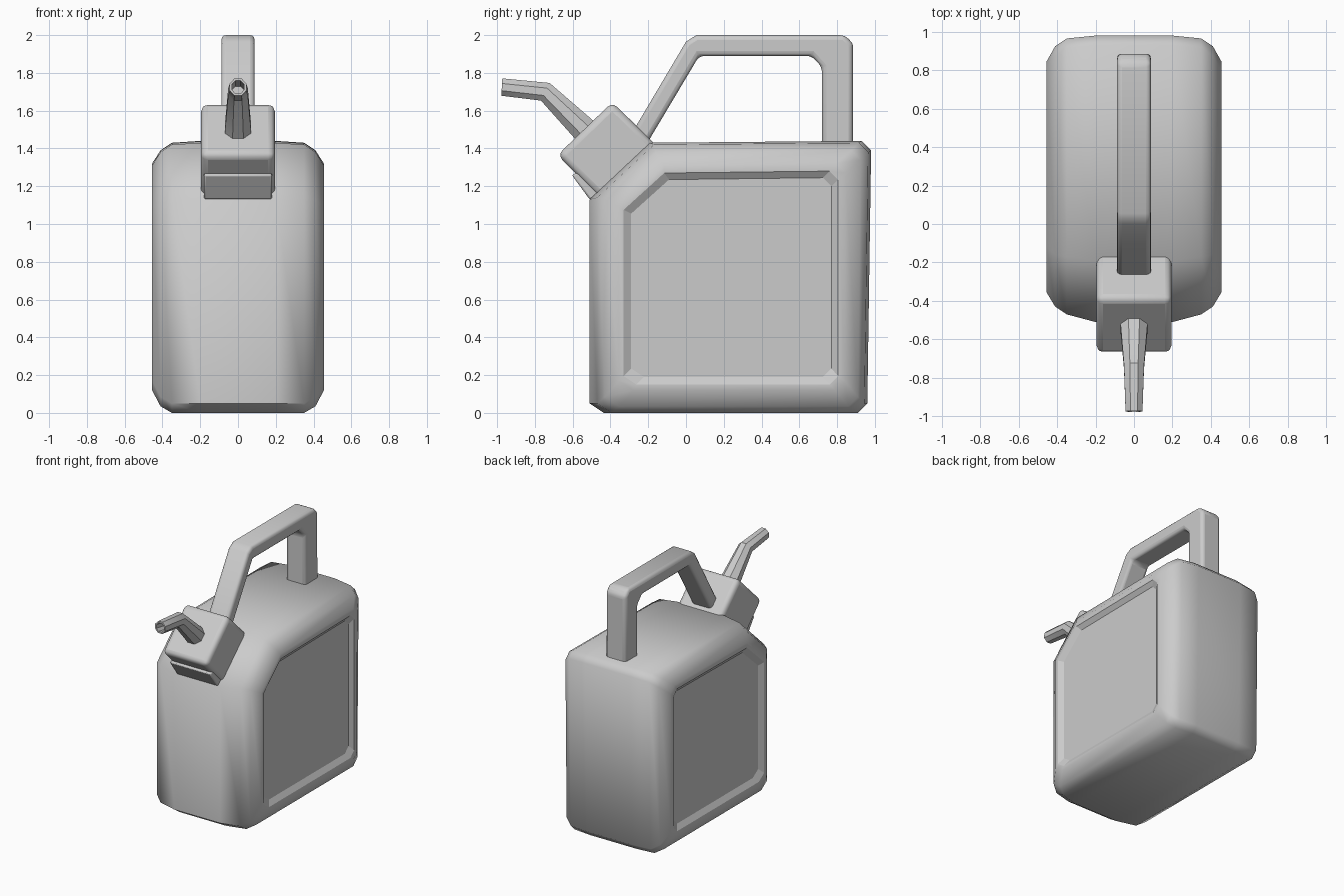
import bpy, bmesh, math
from mathutils import Vector

if "Cube" in bpy.data.objects:
    bpy.data.objects.remove(bpy.data.objects["Cube"])


def finish(name, bm, angle=40, bevel=0, segments=3):
    bmesh.ops.recalc_face_normals(bm, faces=bm.faces[:])
    me = bpy.data.meshes.new(name)
    bm.to_mesh(me)
    bm.free()
    ob = bpy.data.objects.new(name, me)
    bpy.context.collection.objects.link(ob)
    if bevel:
        m = ob.modifiers.new("bevel", 'BEVEL')
        m.width, m.segments, m.limit_method = bevel, segments, 'ANGLE'
        m.angle_limit = math.radians(35)
    bpy.ops.object.select_all(action='DESELECT')
    ob.select_set(True)
    bpy.context.view_layer.objects.active = ob
    bpy.ops.object.shade_smooth_by_angle(angle=math.radians(angle))
    return ob


def loft(rings, caps=True):
    bm = bmesh.new()
    vs = [[bm.verts.new(p) for p in r] for r in rings]
    n = len(rings[0])
    for a, b in zip(vs, vs[1:]):
        for i in range(n):
            j = (i + 1) % n
            bm.faces.new((a[i], a[j], b[j], b[i]))
    if caps:
        bm.faces.new(vs[0])
        bm.faces.new(vs[-1])
    return bm


def slab(name, profile, half, **kw):
    rings = [[(x, y, z) for y, z in profile] for x in (-half, half)]
    return finish(name, loft(rings), **kw)


# Body: chamfered side outlines stacked across x, ending in recessed panels
# x, front, back, bottom, top, shoulder cut, corner cut, back slope
layers = [
    (0.20, -0.51, 0.96, 0.0, 1.44, 0.32, 0.05, 0.02),
    (0.35, -0.47, 0.945, 0.0, 1.43, 0.30, 0.05, 0.02),
    (0.41, -0.43, 0.91, 0.035, 1.39, 0.27, 0.05, 0.015),
    (0.455, -0.355, 0.84, 0.12, 1.32, 0.24, 0.05, 0.005),
    (0.455, -0.33, 0.805, 0.15, 1.28, 0.215, 0.045, 0),
    (0.43, -0.29, 0.77, 0.19, 1.245, 0.20, 0.045, 0),
]


def outline(layer, side):
    x, f, b, lo, hi, s, c, k = layer
    pts = [(f, lo + c), (f + c * 1.5, lo), (b - c, lo), (b, lo + c),
           (b + k, hi - c), (b + k - c, hi), (f + s, hi - 0.01), (f, hi - s + 0.01)]
    return [(side * x, y, z) for y, z in pts]


rings = [outline(l, -1) for l in reversed(layers)] + [outline(l, 1) for l in layers]
body = finish("can_body", loft(rings), angle=50)

# Crisp edges around the panels
last = len(rings) - 1
for e in body.data.edges:
    if all(v // 8 in (0, 1, last - 1, last) for v in e.vertices):
        e.use_edge_sharp = True

# Filler cap and the neck wedge under it
slab("filler_cap", [(-0.68, 1.365), (-0.39, 1.645), (-0.14, 1.40), (-0.43, 1.11)],
     0.195, bevel=0.035)
slab("cap_neck", [(-0.605, 1.26), (-0.51, 1.13), (-0.42, 1.15), (-0.50, 1.30)],
     0.18, bevel=0.01, segments=2)

# Handle
slab("handle", [(-0.29, 1.475), (0.0, 1.965), (0.055, 2.0), (0.84, 2.0), (0.885, 1.955),
                (0.885, 1.41), (0.72, 1.41), (0.72, 1.83), (0.665, 1.89),
                (0.07, 1.89), (-0.21, 1.42)],
     0.088, bevel=0.025)

# Spout: tapered eight-sided tube with an open tip
# y, z, half width, half height, tilt of the section's up axis from z
path = [(-0.50, 1.46, 0.072, 0.075, 45), (-0.54, 1.50, 0.07, 0.068, 45),
        (-0.745, 1.70, 0.052, 0.052, 26), (-0.975, 1.725, 0.044, 0.046, 3),
        (-0.975, 1.725, 0.033, 0.034, 3), (-0.80, 1.695, 0.033, 0.034, 8)]
rings = []
for y, z, w, h, tilt in path:
    t = math.radians(tilt)
    up = Vector((0, math.sin(t), math.cos(t)))
    ring = []
    for i in range(8):
        a = math.radians(22.5 + 45 * i)
        ring.append(Vector((w * math.cos(a) / math.cos(math.pi / 8), y, z))
                    + up * h * math.sin(a) / math.cos(math.pi / 8))
    rings.append(ring)
finish("spout", loft(rings), angle=30)
